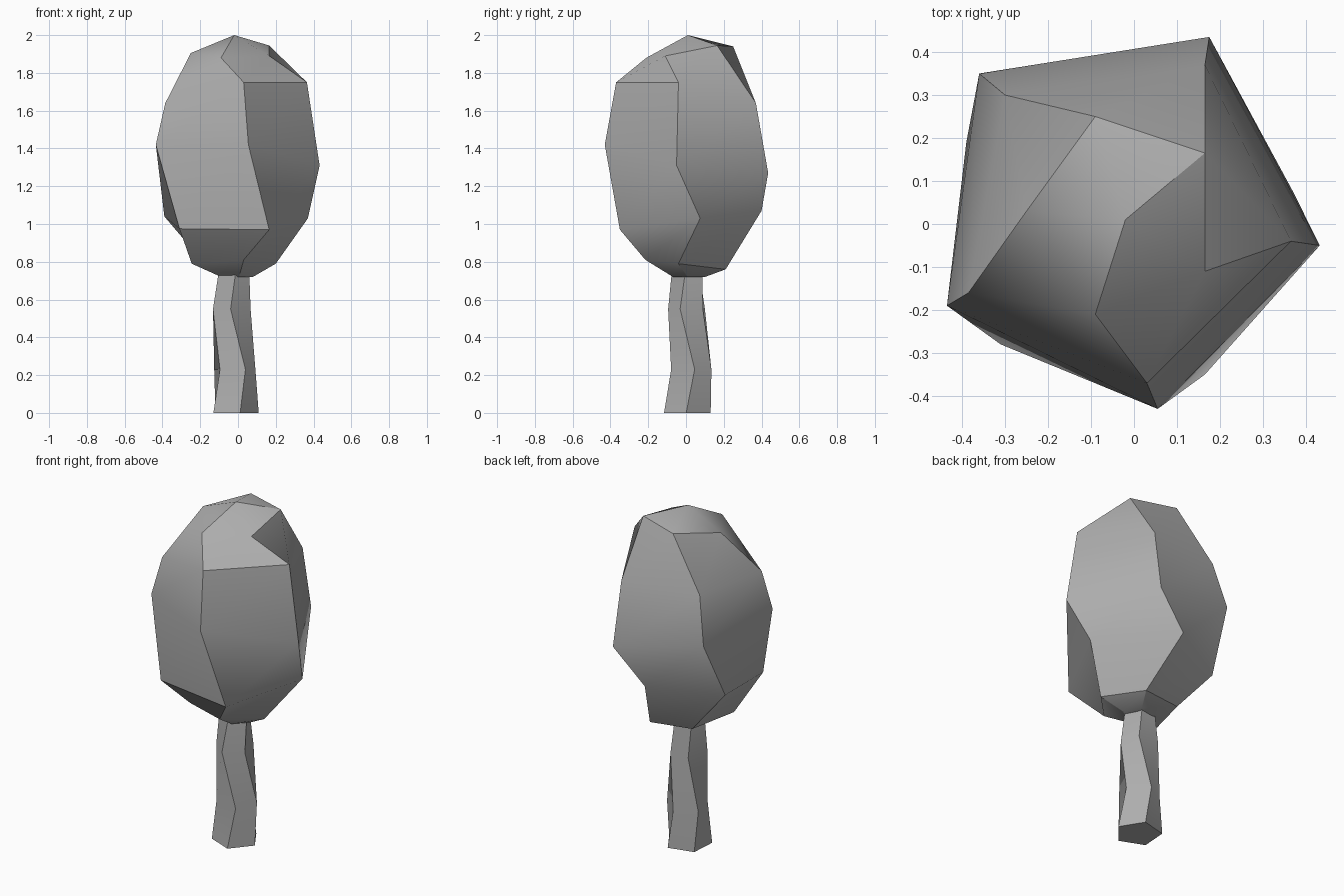
import bpy, bmesh, math

cube = bpy.data.objects.get("Cube")
if cube:
    bpy.data.objects.remove(cube, do_unlink=True)

# One plain grey for the whole tree
GREY = (0.42, 0.42, 0.42, 1.0)
grey = bpy.data.materials.new("plain grey")
grey.use_nodes = True
grey.diffuse_color = GREY
grey.node_tree.nodes["Principled BSDF"].inputs["Base Color"].default_value = GREY


def skin_rings(name, rings, top_point=None):
    """Join a stack of rings (bottom to top), closing both ends."""
    bm = bmesh.new()
    loops = [[bm.verts.new(point) for point in ring] for ring in rings]
    for low, high in zip(loops, loops[1:]):
        count = len(low)
        for i in range(count):
            j = (i + 1) % count
            bm.faces.new((low[i], low[j], high[j], high[i]))
    bm.faces.new(list(reversed(loops[0])))
    last = loops[-1]
    if top_point:
        tip = bm.verts.new(top_point)
        for i in range(len(last)):
            bm.faces.new((last[i], last[(i + 1) % len(last)], tip))
    else:
        bm.faces.new(last)
    bmesh.ops.recalc_face_normals(bm, faces=bm.faces)
    mesh = bpy.data.meshes.new(name)
    bm.to_mesh(mesh)
    bm.free()
    mesh.materials.append(grey)
    part = bpy.data.objects.new(name, mesh)
    bpy.context.collection.objects.link(part)
    bpy.ops.object.select_all(action="DESELECT")
    bpy.context.view_layer.objects.active = part
    part.select_set(True)
    bpy.ops.object.shade_smooth_by_angle(angle=math.radians(30))
    return part


def pentagon(z, x, y, radius, turn):
    """Five points around a centre, the first at the given angle."""
    points = []
    for i in range(5):
        angle = math.radians(turn) + i * math.tau / 5
        points.append((x + radius * math.cos(angle), y + radius * math.sin(angle), z))
    return points


# Trunk: a pentagonal post that twists back and forth
trunk_sections = [
    (0, -.02, .01, .13, -76),
    (.23, -.02, .02, .115, -59),
    (.55, -.03, .01, .105, -95),
    (.76, -.025, .01, .085, -80),
]
skin_rings("trunk", [pentagon(*section) for section in trunk_sections])

# Crown: five ridges, each listed from bottom to top
front_ridge = [(.03, -.215, .81), (.165, -.35, .97), (.055, -.43, 1.42),
               (.03, -.37, 1.75), (-.09, -.21, 1.88)]
left_ridge = [(.2, -.04, .79), (.37, .075, 1.03), (.432, -.05, 1.31),
              (.365, -.04, 1.75), (.165, -.11, 1.89)]
back_left_ridge = [(.09, .21, .76), (-.01, .4, 1.07), (.175, .435, 1.27),
                   (.165, .37, 1.64), (.165, .165, 1.945)]
back_right_ridge = [(-.16, .17, .77), (-.39, .19, 1.04), (-.36, .35, 1.38),
                    (-.3, .3, 1.65), (-.09, .25, 1.94)]
right_ridge = [(-.245, -.1, .79), (-.31, -.28, .975), (-.435, -.19, 1.42),
               (-.385, -.16, 1.64), (-.25, .03, 1.905)]
ridges = (front_ridge, left_ridge, back_left_ridge, back_right_ridge, right_ridge)
crown_rings = [pentagon(.72, -.01, .02, .09, -80)] + [list(ring) for ring in zip(*ridges)]
skin_rings("crown", crown_rings, top_point=(-.02, .01, 2))
